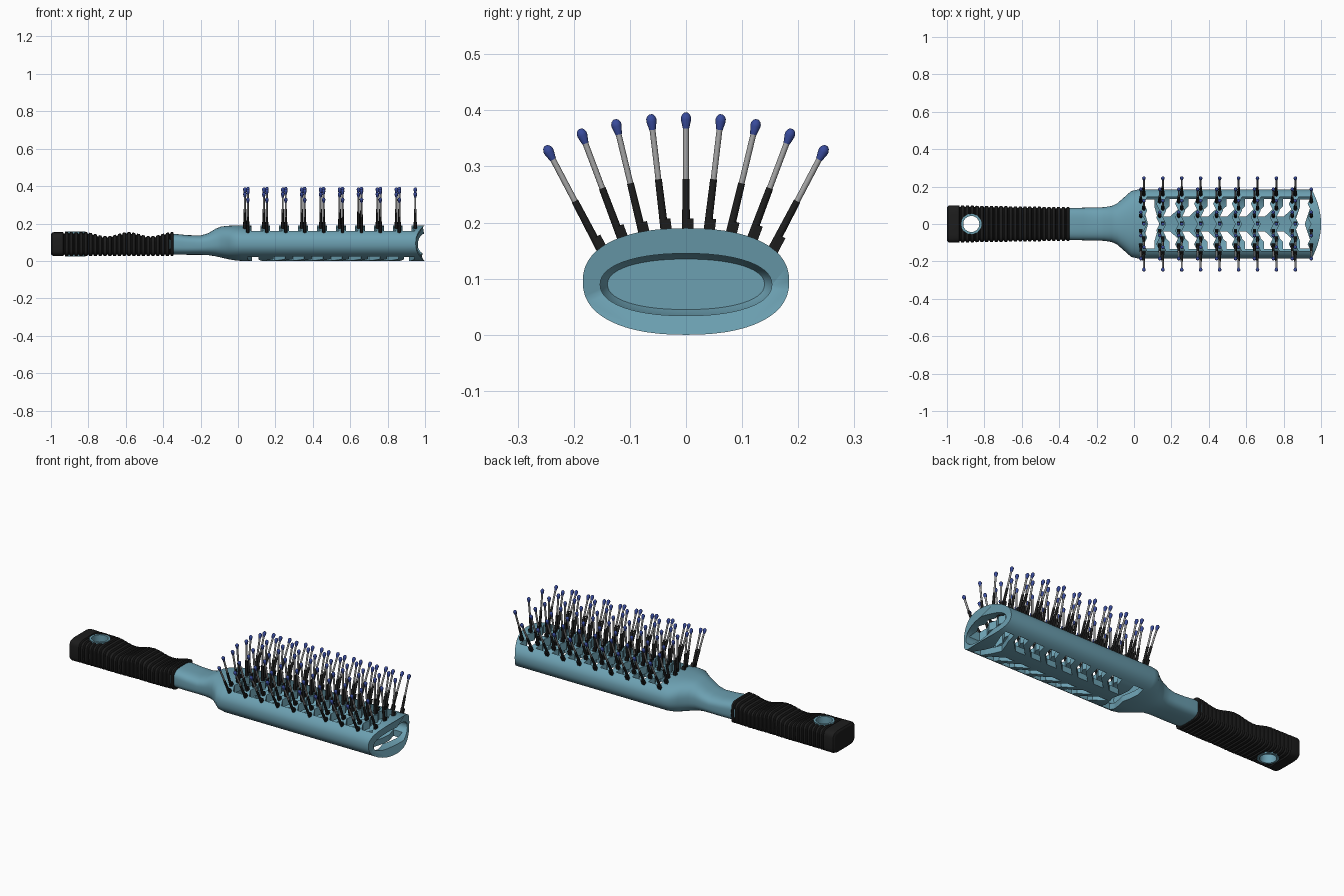
import bpy, bmesh, math
from mathutils import Vector, Matrix

if "Cube" in bpy.data.objects:
    bpy.data.objects.remove(bpy.data.objects["Cube"])


def material(name, rgb):
    m = bpy.data.materials.new(name)
    m.diffuse_color = (*rgb, 1)
    m.use_nodes = True
    m.node_tree.nodes["Principled BSDF"].inputs["Base Color"].default_value = m.diffuse_color
    return m


TEAL = material("teal_plastic", (0.15, 0.35, 0.44))
BLACK = material("black_rubber", (0.012, 0.012, 0.012))
GREY = material("grey_stem", (0.38, 0.38, 0.38))
BLUE = material("blue_tip", (0.04, 0.07, 0.33))


def finish(name, bm, mat=None):
    bmesh.ops.recalc_face_normals(bm, faces=bm.faces)
    me = bpy.data.meshes.new(name)
    bm.to_mesh(me)
    bm.free()
    ob = bpy.data.objects.new(name, me)
    bpy.context.collection.objects.link(ob)
    if mat:
        me.materials.append(mat)
    return ob


def smooth(ob, angle=35):
    bpy.ops.object.select_all(action='DESELECT')
    ob.select_set(True)
    bpy.context.view_layer.objects.active = ob
    bpy.ops.object.shade_smooth_by_angle(angle=math.radians(angle))


def bridge(bm, rings):
    for a, b in zip(rings, rings[1:]):
        for i in range(len(a)):
            j = (i + 1) % len(a)
            bm.faces.new((a[i], a[j], b[j], b[i]))
    bm.faces.new(rings[0])
    bm.faces.new(rings[-1])


def loft(sections, n=56, end_round=0.0):
    """Sections along x: (x, half width, z low, z high, superellipse exponent)."""
    bm = bmesh.new()
    rings = []
    for k, (x, w, z0, z1, e) in enumerate(sections):
        ring = []
        for i in range(n):
            t = 2 * math.pi * i / n
            c, s = math.cos(t), math.sin(t)
            y = w * math.copysign(abs(c) ** (2 / e), c)
            z = (z0 + z1) / 2 + (z1 - z0) / 2 * math.copysign(abs(s) ** (2 / e), s)
            dx = end_round * (y / w) ** 2 if k == len(sections) - 1 else 0
            ring.append(bm.verts.new((x - dx, y, z)))
        rings.append(ring)
    bridge(bm, rings)
    return bm


def cut(ob, cutter):
    mod = ob.modifiers.new("cut", 'BOOLEAN')
    mod.operation, mod.solver, mod.object = 'DIFFERENCE', 'EXACT', cutter
    bpy.context.view_layer.objects.active = ob
    bpy.ops.object.modifier_apply(modifier=mod.name)
    bpy.data.objects.remove(cutter, do_unlink=True)


def slot(bm, path, half, z0, z1):
    """Vertical prism following a path of (x, y), with constant width in x."""
    outline = [(x - half, y) for x, y in path] + [(x + half, y) for x, y in reversed(path)]
    bridge(bm, [[bm.verts.new((x, y, z)) for x, y in outline] for z in (z0, z1)])


# Hollow head and neck
body = finish("head_and_neck", loft([
    (-0.37, 0.084, 0.036, 0.144, 3.2), (-0.33, 0.086, 0.034, 0.144, 3.2),
    (-0.27, 0.087, 0.033, 0.138, 3), (-0.20, 0.088, 0.033, 0.136, 2.8),
    (-0.16, 0.090, 0.031, 0.148, 2.7), (-0.12, 0.096, 0.025, 0.172, 2.6),
    (-0.09, 0.110, 0.018, 0.184, 2.5), (-0.05, 0.145, 0.009, 0.188, 2.4),
    (-0.015, 0.176, 0.003, 0.19, 2.3), (0.02, 0.184, 0, 0.19, 2.3),
    (0.90, 0.184, 0, 0.19, 2.3), (1.0, 0.184, 0, 0.19, 2.3)], end_round=0.05), TEAL)
cut(body, finish("cavity_cutter", loft([
    (0.015, 0.14, 0.045, 0.135, 2.2), (0.04, 0.153, 0.034, 0.145, 2.2),
    (1.1, 0.153, 0.034, 0.145, 2.2)])))

# Zigzag vents between the bristle rows on the top
PITCH = 0.1012
bm = bmesh.new()
for i in range(9):
    x = 0.095 + PITCH * i
    slot(bm, [(x + (0.009 if k % 2 == 0 else -0.009), 0.036 * k)
              for k in range(-4, 5)], 0.033, 0.09, 0.3)
cut(body, finish("top_vent_cutter", bm))

# Slanted paired vents and end chevrons underneath
bm = bmesh.new()
for i in range(7):
    x = 0.195 + PITCH * i
    for s in (-1, 1):
        slot(bm, [(x - 0.032, s * 0.04), (x + 0.026, s * 0.095), (x + 0.026, s * 0.135)],
             0.031, -0.1, 0.09)
slot(bm, [(0.08, -0.13), (0.08, -0.09), (0.105, 0), (0.08, 0.09), (0.08, 0.13)], 0.03, -0.1, 0.09)
slot(bm, [(0.915, -0.13), (0.915, -0.09), (0.885, 0), (0.915, 0.09), (0.915, 0.13)],
     0.028, -0.1, 0.09)
cut(body, finish("bottom_vent_cutter", bm))
smooth(body)


# Ribbed rubber grip with finger waves
def grip_section(x, inset):
    wave = 0.0 if x < -0.82 else 0.011 * (1 - math.cos((x + 0.82) / 0.235 * 2 * math.pi))
    w = 0.100 - 0.010 * (x + 1) / 0.65
    return (x, w - inset, 0.026 + inset, 0.154 - wave - inset, 5)


sections = [grip_section(-1.0, 0.012), grip_section(-0.994, 0.003), grip_section(-0.985, 0)]
RIBS, START, END = 23, -0.935, -0.345
step = (END - START) / RIBS
for i in range(RIBS):
    x = START + i * step
    sections += [grip_section(x, 0), grip_section(x + 0.004, 0.008),
                 grip_section(x + 0.008, 0.008), grip_section(x + 0.012, 0)]
sections += [grip_section(END - 0.003, 0), grip_section(END, 0.004)]
grip = finish("ribbed_grip", loft(sections, 40), BLACK)

HOLE = Vector((-0.87, 0, 0.09))


def cylinder(name, r, h, mat=None):
    b = bmesh.new()
    bmesh.ops.create_cone(b, cap_ends=True, segments=32, radius1=r, radius2=r, depth=h,
                          matrix=Matrix.Translation(HOLE))
    return finish(name, b, mat)


cut(grip, cylinder("grip_hole_cutter", 0.053, 0.4))
smooth(grip, 30)

# Teal eyelet through the handle end
eyelet = cylinder("hanging_eyelet", 0.055, 0.134, TEAL)
cut(eyelet, cylinder("eyelet_cutter", 0.043, 0.4))
smooth(eyelet)


# Bristles: black sleeve, grey stem, blue drop tip, small socket block
def lathe(bm, origin, direction, profile, n=10):
    rot = direction.to_track_quat('Z', 'Y')
    bridge(bm, [[bm.verts.new(origin + rot @ Vector((
        r * math.cos(2 * math.pi * i / n), r * math.sin(2 * math.pi * i / n), d)))
        for i in range(n)] for r, d in profile])


# (base y, base z, tip y, tip z)
FAN = [(0, 0.175, 0, 0.396), (0.037, 0.175, 0.063, 0.393), (0.075, 0.17, 0.1265, 0.384),
       (0.113, 0.165, 0.189, 0.367), (0.15, 0.147, 0.25, 0.337)]
sleeves, stems, tips, sockets = (bmesh.new() for _ in range(4))
for k, (y0, z0, y1, z1) in enumerate(FAN):
    for side in ((1,) if k == 0 else (-1, 1)):
        for i in range(9 if k % 2 == 0 else 10):
            x = (0.053 if k % 2 == 0 else 0.037) + PITCH * i
            base, tip = Vector((x, side * y0, z0)), Vector((x, side * y1, z1))
            d = (tip - base).normalized()
            length = (tip - base).length
            lathe(sleeves, base, d, [(0.0075, 0), (0.0065, 0.103)])
            lathe(stems, base, d, [(0.0052, 0.1), (0.0052, length - 0.02)], 8)
            lathe(tips, base, d, [(r, length - h) for r, h in (
                (0.006, 0.028), (0.0095, 0.013), (0.0095, 0.008), (0.007, 0.003), (0.003, 0))])
            rot = d.to_track_quat('Z', 'Y').to_matrix().to_4x4()
            bmesh.ops.create_cube(sockets, size=1, matrix=Matrix.Translation(
                base + d * 0.017 + Vector((0, 0.006, 0))) @ rot @ Matrix.Diagonal((0.018, 0.014, 0.03, 1)))
for name, b, mat in (("bristle_sleeves", sleeves, BLACK), ("bristle_stems", stems, GREY),
                     ("bristle_tips", tips, BLUE)):
    smooth(finish(name, b, mat), 50)
finish("bristle_sockets", sockets, BLACK)
